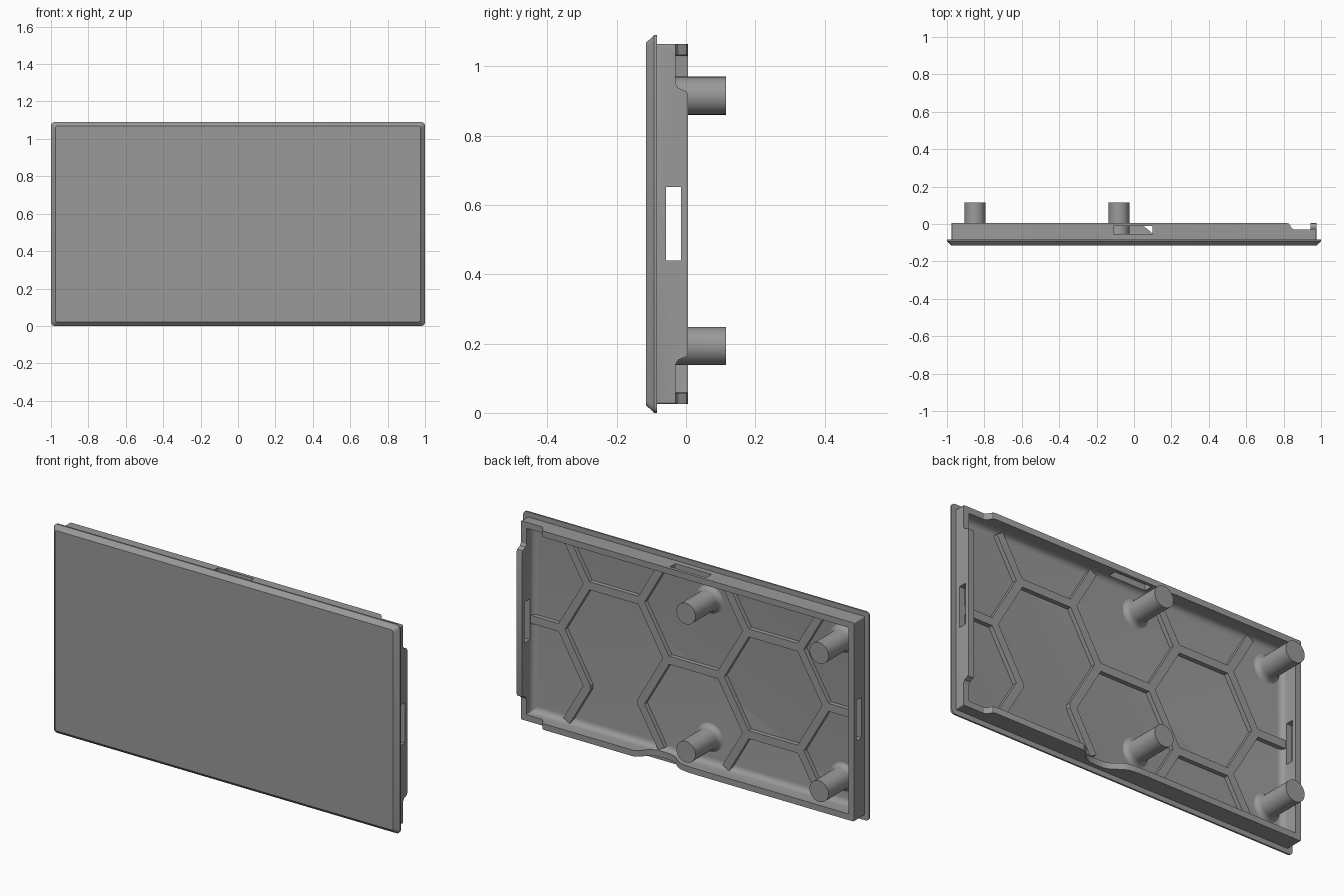
import bpy, bmesh, math
from mathutils import Vector

if "Cube" in bpy.data.objects:
    bpy.data.objects.remove(bpy.data.objects["Cube"])

ZC = 0.545          # panel centre height
FLOOR = -0.085      # inner floor of the tray
RIM = 0.006         # back edge of the wall

grey = bpy.data.materials.new("grey plastic")
grey.diffuse_color = (0.32, 0.32, 0.32, 1)
grey.use_nodes = True
grey.node_tree.nodes["Principled BSDF"].inputs["Base Color"].default_value = grey.diffuse_color


def finish(name, bm, smooth=True):
    bmesh.ops.recalc_face_normals(bm, faces=bm.faces)
    me = bpy.data.meshes.new(name)
    bm.to_mesh(me)
    bm.free()
    me.materials.append(grey)
    ob = bpy.data.objects.new(name, me)
    bpy.context.collection.objects.link(ob)
    if smooth:
        shade(ob)
    return ob


def shade(ob):
    bpy.ops.object.select_all(action='DESELECT')
    ob.select_set(True)
    bpy.context.view_layer.objects.active = ob
    bpy.ops.object.shade_smooth_by_angle(angle=math.radians(30))


def rounded_rect(hx, hz, r, y, n=4):
    pts = []
    for k, (sx, sz) in enumerate([(1, 1), (-1, 1), (-1, -1), (1, -1)]):
        for i in range(n + 1):
            a = math.radians(90 * k + 90 * i / n)
            pts.append((sx * (hx - r) + r * math.cos(a), y,
                        ZC + sz * (hz - r) + r * math.sin(a)))
    return pts


def prism(name, pts, direction):
    """Extrude a planar outline along a vector."""
    bm = bmesh.new()
    f = bm.faces.new([bm.verts.new(p) for p in pts])
    ext = bmesh.ops.extrude_face_region(bm, geom=[f])
    verts = [v for v in ext['geom'] if isinstance(v, bmesh.types.BMVert)]
    bmesh.ops.translate(bm, verts=verts, vec=direction)
    return finish(name, bm, False)


def box(name, x0, x1, y0, y1, z0, z1):
    return prism(name, [(x0, y0, z0), (x1, y0, z0), (x1, y1, z0), (x0, y1, z0)],
                 (0, 0, z1 - z0))


def cut(ob, cutters):
    for c in cutters:
        m = ob.modifiers.new("cut", 'BOOLEAN')
        m.operation, m.solver, m.object = 'DIFFERENCE', 'EXACT', c
    dg = bpy.context.evaluated_depsgraph_get()
    me = bpy.data.meshes.new_from_object(ob.evaluated_get(dg))
    ob.modifiers.clear()
    ob.data = me
    for c in cutters:
        bpy.data.objects.remove(c)
    shade(ob)


# Tray: chamfered front plate, wall and coved inside, lofted from front to floor
loops = [(0.977, 0.523, 0.012, -0.115), (1.0, 0.545, 0.02, -0.092),
         (1.0, 0.545, 0.02, -0.083), (0.975, 0.519, 0.006, -0.083),
         (0.975, 0.519, 0.006, RIM), (0.943, 0.487, 0.004, RIM)]
COVE = 0.03
for i in range(6):
    a = math.radians(18 * i)
    d = COVE * (1 - math.cos(a))
    loops.append((0.943 - d, 0.487 - d, 0.004, FLOOR + COVE * (1 - math.sin(a))))
bm = bmesh.new()
rings = [[bm.verts.new(p) for p in rounded_rect(*l)] for l in loops]
for a, b in zip(rings, rings[1:]):
    for i in range(len(a)):
        j = (i + 1) % len(a)
        bm.faces.new((a[i], a[j], b[j], b[i]))
bm.faces.new(rings[0])
bm.faces.new(rings[-1])
tray = finish("tray", bm, False)

# Stepped corner notches, latch slots and cable dip
step = [(0.815, 0.05), (0.815, RIM), (0.828, 0.002), (0.836, -0.01),
        (0.842, -0.022), (0.855, -0.03), (1.05, -0.03), (1.05, 0.05)]
cutters = []
for z0, z1 in ((-0.05, 0.063), (1.027, 1.15)):
    cutters.append(prism("corner_cutter", [(x, y, z0) for x, y in step], (0, 0, z1 - z0)))
side = [(0.37, 0.05), (0.37, RIM), (0.382, 0.002), (0.387, -0.01),
        (0.392, -0.022), (0.405, -0.03), (0.6, -0.03), (0.6, 0.05)]
for s in (-1, 1):
    cutters.append(prism("side_cutter", [(0.925, y, ZC + s * d) for d, y in side], (0.1, 0, 0)))
dip = [(-0.06, 0.05), (-0.06, RIM), (-0.01, 0.004), (0.03, -0.002), (0.055, -0.014),
       (0.095, -0.047), (0.13, -0.06), (0.21, -0.06), (0.245, -0.045),
       (0.27, -0.012), (0.3, RIM), (0.3, 0.05)]
cutters.append(prism("dip_cutter", [(x, y, -0.05) for x, y in dip], (0, 0, 0.14)))
cutters.append(box("slot_cutter", -1.1, 1.1, -0.058, -0.015, 0.44, 0.652))
cutters.append(box("slot_cutter", -0.11, 0.10, -0.054, -0.01, 1.0, 1.15))
cut(tray, cutters)

# Honeycomb ribs on the floor
R = 0.307
H = R * math.sqrt(3) / 2
half = [((0, H), (R / 2, 0)), ((0, H), (R / 2, 2 * H))]
edges = []
for s in (-1, 1):
    edges += [((s * R / 2, 0), (s * R, H)), ((s * R / 2, 0), (s * R, -H)),
              ((s * R, H), (s * R / 2, 2 * H)), ((s * R, -H), (s * R / 2, -2 * H)),
              ((s * R, H), (s * 2 * R, H)),
              ((s * 2 * R, H), (s * 2.5 * R, 0)), ((s * 2 * R, -H), (s * 2.5 * R, 0)),
              ((s * 2 * R, H), (s * 2.5 * R, 2 * H)), ((s * 2 * R, -H), (s * 2.5 * R, -2 * H)),
              ((s * 2.5 * R, 0), (s * 0.945, 0))]
edges += [((-R, -H), (-2 * R, -H)), ((-R / 2, 0), (R / 2, 0))]
LIMIT = 0.475       # ribs stop just short of the top and bottom walls
W, TOP = 0.021, -0.062
for a, b in edges:
    a, b = Vector(a), Vector(b)
    if abs(b.y) > LIMIT:
        b = a + (b - a) * ((LIMIT - abs(a.y)) / (abs(b.y) - abs(a.y)))
    d = (b - a).normalized()
    n = Vector((-d.y, d.x)) * W
    t = d * W * 0.577
    outline = [a + n, a - t * 1.0 * 2, a - n, b - n, b + t * 2, b + n]
    if abs(b.y) >= LIMIT - 1e-4 or abs(b.x) > 0.94:
        outline[4] = b
    prism("rib", [(p.x, FLOOR - 0.005, ZC + p.y) for p in outline],
          (0, TOP - FLOOR + 0.005, 0))

# Round pegs with flared feet
PEG = 0.055
profile = [(PEG + 0.03 * (1 - math.sin(math.radians(a))),
            FLOOR - 0.002 + 0.03 * (1 - math.cos(math.radians(a))))
           for a in (0, 18, 36, 54, 72, 90)] + [(PEG, 0.115)]
SEG = 32
for px in (-0.85, -0.08):
    for pz in (0.193, 0.915):
        bm = bmesh.new()
        rings = []
        for r, y in profile:
            rings.append([bm.verts.new((px + r * math.cos(2 * math.pi * i / SEG), y,
                                        pz + r * math.sin(2 * math.pi * i / SEG)))
                          for i in range(SEG)])
        for a, b in zip(rings, rings[1:]):
            for i in range(SEG):
                j = (i + 1) % SEG
                bm.faces.new((a[i], a[j], b[j], b[i]))
        bm.faces.new(rings[0])
        bm.faces.new(rings[-1])
        finish("peg", bm)
